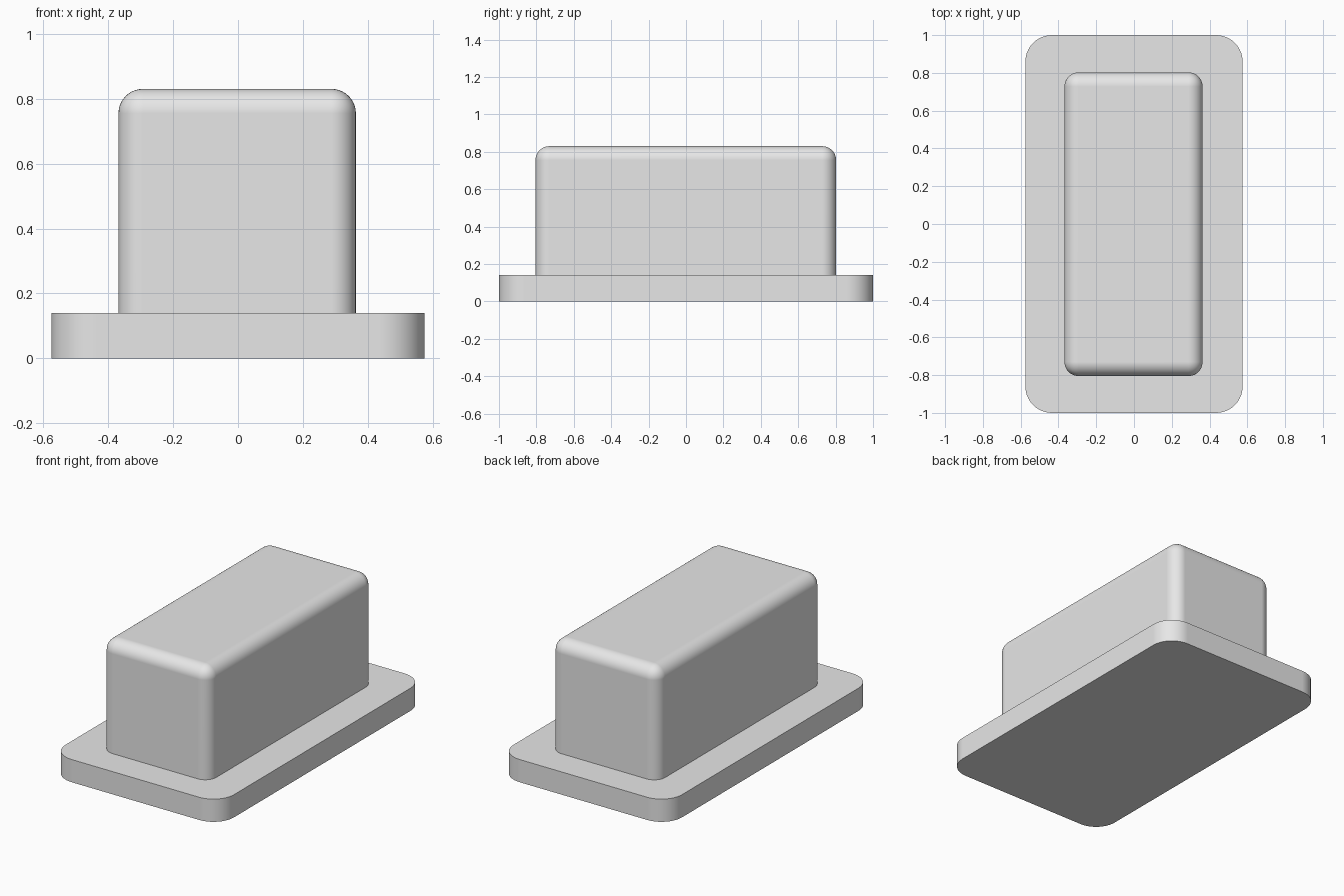
import bpy
import bmesh
import math
from mathutils import Vector

cube = bpy.data.objects.get("Cube")
if cube:
    bpy.data.objects.remove(cube, do_unlink=True)

# One plain grey for the whole model
grey = bpy.data.materials.new("light grey")
grey.use_nodes = True
colour = (0.8, 0.8, 0.8, 1.0)
grey.diffuse_color = colour
grey.node_tree.nodes["Principled BSDF"].inputs["Base Color"].default_value = colour


def rounded_block(name, low, high, radius, round_top):
    """Box between two corners, with rounded uprights and optionally a rounded top rim."""
    low, high = Vector(low), Vector(high)
    bm = bmesh.new()
    bmesh.ops.create_cube(bm, size=1)
    bmesh.ops.scale(bm, vec=high - low, verts=bm.verts)
    bmesh.ops.translate(bm, vec=(low + high) / 2, verts=bm.verts)

    def chosen(edge):
        a, b = (v.co.z for v in edge.verts)
        upright = abs(a - b) > 0.01
        top_rim = min(a, b) > high.z - 0.01
        return upright or (round_top and top_rim)

    bmesh.ops.bevel(bm, geom=[e for e in bm.edges if chosen(e)], offset=radius,
                    offset_type='OFFSET', segments=10, profile=0.5, affect='EDGES')
    bmesh.ops.recalc_face_normals(bm, faces=bm.faces)
    mesh = bpy.data.meshes.new(name)
    bm.to_mesh(mesh)
    bm.free()
    mesh.materials.append(grey)
    obj = bpy.data.objects.new(name, mesh)
    bpy.context.collection.objects.link(obj)

    # Smooth rounds, crisp rims, flat large faces
    bpy.ops.object.select_all(action='DESELECT')
    obj.select_set(True)
    bpy.context.view_layer.objects.active = obj
    bpy.ops.object.shade_smooth_by_angle(angle=math.radians(35))
    weighted = obj.modifiers.new("flat faces", 'WEIGHTED_NORMAL')
    weighted.keep_sharp = True
    return obj


# Flat flange at the bottom, and the tall block standing on it
rounded_block("base_plate", (-0.575, -1, 0), (0.575, 1, 0.14), 0.14, False)
rounded_block("upper_block", (-0.368, -0.805, 0.13), (0.363, 0.803, 0.83), 0.075, True)
